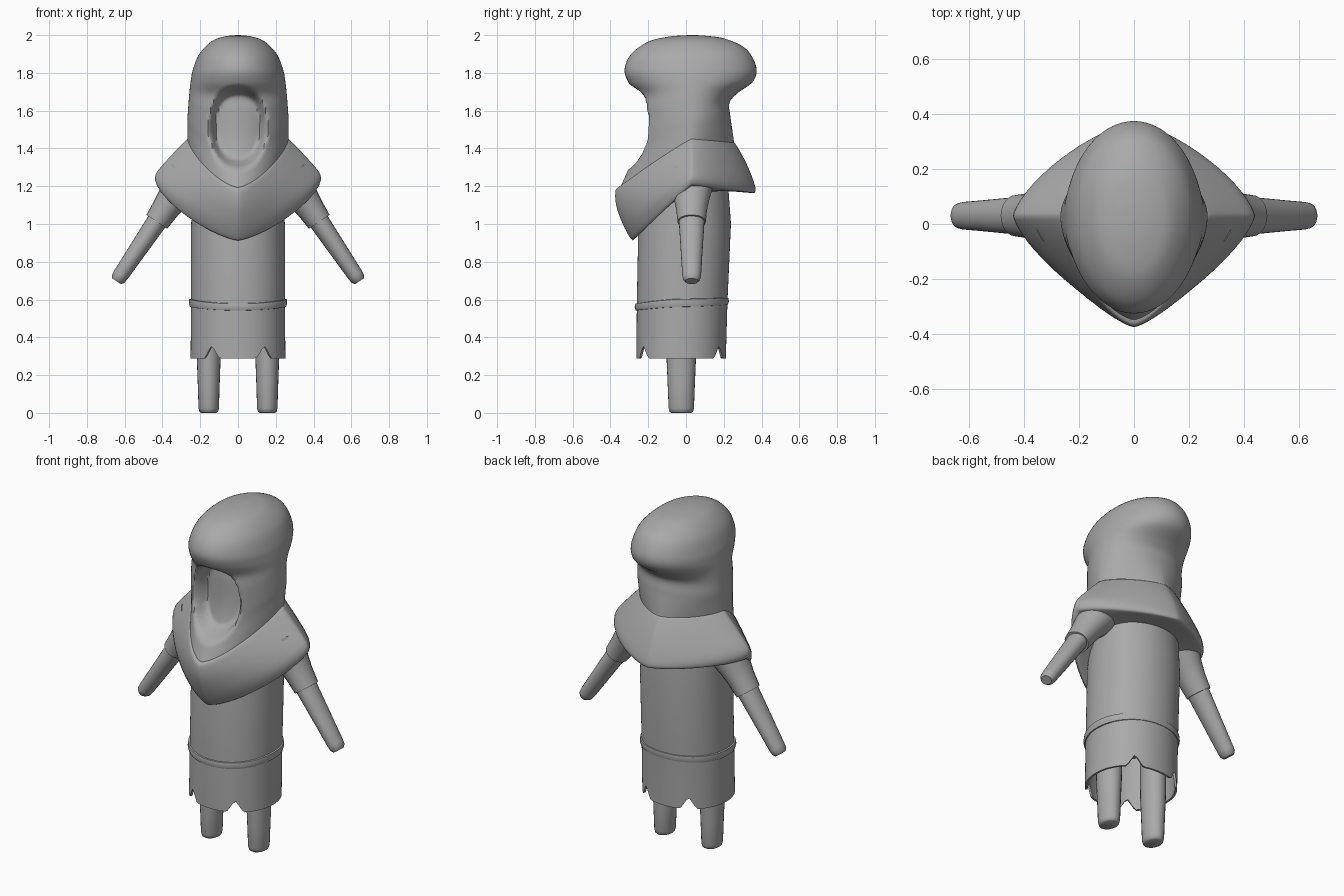
import bpy, bmesh, math
from mathutils import Matrix, Vector

grey = bpy.data.materials.new("plain grey")
grey.diffuse_color = (0.4, 0.4, 0.4, 1)


def catmull(rows, k):
    """Smoothly insert k-1 rows between key rows."""
    if k == 1:
        return rows
    out = []
    for i in range(len(rows) - 1):
        a, b, c, d = (rows[max(0, min(len(rows) - 1, j))] for j in (i - 1, i, i + 1, i + 2))
        for s in range(k):
            t = s / k
            out.append([0.5 * (2 * q + (r - p) * t + (2 * p - 5 * q + 4 * r - u) * t * t
                               + (3 * q - p - 3 * r + u) * t ** 3)
                        for p, q, r, u in zip(a, b, c, d)])
    out.append(rows[-1])
    return out


def spow(v, e):
    return math.copysign(abs(v) ** e, v)


def loft(name, rows, segs=48, k=1, tweak=None, matrix=None, caps=(), loop=False, angle=40):
    """Rows: front y, front z, side x, side y, side z, back y, back z, section exponent."""
    bm = bmesh.new()
    rings = []
    for yf, zf, xs, ys, zs, yb, zb, n in catmull(rows, k):
        ring = []
        for i in range(segs):
            th = 2 * math.pi * i / segs
            c, s = math.cos(th), math.sin(th)
            ye, ze = (yf, zf) if c > 0 else (yb, zb)
            p = Vector((xs * spow(s, 2 / n),
                        ys + (ye - ys) * abs(c) ** (2 / n),
                        zs + (ze - zs) * abs(c) ** 1.5))
            if tweak:
                p = tweak(p, th)
            ring.append(bm.verts.new(matrix @ p if matrix else p))
        rings.append(ring)
    pairs = list(zip(rings, rings[1:])) + ([(rings[-1], rings[0])] if loop else [])
    for a, b in pairs:
        for i in range(segs):
            j = (i + 1) % segs
            bm.faces.new((a[i], a[j], b[j], b[i]))
    for c in caps:
        bm.faces.new(rings[c])
    bmesh.ops.recalc_face_normals(bm, faces=bm.faces)
    me = bpy.data.meshes.new(name)
    bm.to_mesh(me)
    bm.free()
    me.materials.append(grey)
    me.shade_smooth()
    me.set_sharp_from_angle(angle=math.radians(angle))
    ob = bpy.data.objects.new(name, me)
    bpy.context.collection.objects.link(ob)
    return ob


def tube(name, stations, matrix, caps=(0, -1)):
    """Straight elliptical tube; stations are (z, x radius, y radius)."""
    return loft(name, [(-ry, z, rx, 0, z, ry, z, 2) for z, rx, ry in stations],
                segs=24, matrix=matrix, caps=caps, angle=50)


# Hood, with the face opening pressed into its front
def face_recess(p, th):
    if p.y < 0 and 1.2 < p.z < 1.8:
        up = p.z > 1.52
        d = (abs(p.x / 0.158) ** 2.2 + abs((p.z - 1.52) / (0.22 if up else 0.235)) ** 2.2) ** (1 / 2.2)
        t = max(0, min(1, (1 - d) / 0.28))
        p.y += 0.11 * t * t * (3 - 2 * t)
    return p


loft("hood", [
    (-.350, 1.19, .268, .03, 1.45, .255, 1.43, 1.5),
    (-.290, 1.33, .268, .03, 1.52, .245, 1.50, 1.7),
    (-.262, 1.45, .267, .03, 1.57, .235, 1.57, 1.9),
    (-.255, 1.60, .262, .03, 1.64, .230, 1.64, 2),
    (-.255, 1.68, .257, .03, 1.70, .270, 1.69, 2),
    (-.305, 1.75, .250, .03, 1.76, .355, 1.755, 2),
    (-.325, 1.82, .238, .03, 1.82, .372, 1.83, 2),
    (-.290, 1.90, .205, .03, 1.90, .320, 1.925, 2),
    (-.200, 1.965, .14, .02, 1.967, .21, 1.98, 2),
    (-.090, 1.992, .07, .02, 1.993, .10, 1.997, 2),
    (.015, 2.0, .002, .02, 2.0, .025, 2.0, 2)],
    segs=96, k=7, tweak=face_recess, caps=(-1,), angle=60)

# Shoulder cape with its turned-under hem
loft("shoulder_cape", [
    (-.345, 1.195, .262, .03, 1.45, .25, 1.43, 1.5),
    (-.372, 1.180, .280, .03, 1.44, .265, 1.42, 1.45),
    (-.370, 1.10, .370, .03, 1.345, .32, 1.32, 1.4),
    (-.335, 1.00, .432, .03, 1.27, .36, 1.22, 1.4),
    (-.290, .920, .435, .03, 1.22, .367, 1.172, 1.4),
    (-.270, .925, .400, .03, 1.20, .335, 1.165, 1.4),
    (-.215, 1.00, .240, .03, 1.16, .200, 1.18, 1.8)],
    segs=64, k=4, angle=50)


# Tunic: inner wall, ragged hem with four notches, outer wall
def hem_notches(p, th):
    if p.z < 0.3:
        for q in (0.57, math.pi - 0.57):
            d = abs(min(th, 2 * math.pi - th) - q)
            p.z += 0.07 * max(0, 1 - d / 0.19)
    return p


loft("tunic", [
    (-.235, .60, .225, -.02, .60, .195, .60, 2.1),
    (-.248, .40, .237, -.025, .40, .198, .40, 2.1),
    (-.250, .288, .239, -.025, .288, .199, .288, 2.1),
    (-.262, .288, .251, -.025, .288, .211, .288, 2.1),
    (-.262, .40, .250, -.02, .40, .214, .40, 2.1),
    (-.260, .60, .249, -.015, .60, .220, .60, 2.1),
    (-.252, 1.0, .248, 0, 1.0, .238, 1.0, 2.1),
    (-.220, 1.25, .235, .02, 1.25, .220, 1.25, 2.1)],
    segs=96, tweak=hem_notches, caps=(0, -1))

# Belt, slightly lower at the front
loft("belt", [
    (-.250, .541, .240, -.015, .560, .208, .571, 2.1),
    (-.266, .543, .255, -.015, .562, .222, .573, 2.1),
    (-.272, .560, .260, -.015, .582, .227, .590, 2.1),
    (-.268, .578, .258, -.015, .602, .225, .608, 2.1),
    (-.250, .582, .240, -.015, .606, .208, .612, 2.1)],
    segs=64, loop=True, angle=50)

# Mirrored limbs
for side, sx in (("right", 1), ("left", -1)):
    tube(side + "_leg", [(0, .040, .052), (.006, .049, .062), (.025, .054, .067),
                         (.15, .058, .072), (.29, .063, .078), (.58, .066, .08)],
         Matrix.Translation((.155 * sx, -.025, 0)))
    # local z runs down the arm from the sleeve cuff
    down = Vector((.56 * sx, 0, -.828))
    frame = Matrix.Translation((.43 * sx, .03, 1.012)) @ down.to_track_quat('Z', 'Y').to_matrix().to_4x4()
    if abs((frame.to_3x3() @ Vector((1, 0, 0))).y) > 0.7:
        frame = frame @ Matrix.Rotation(math.pi / 2, 4, 'Z')
    tube(side + "_sleeve", [(-.30, .12, .125), (-.22, .102, .112), (-.15, .083, .095),
                            (-.08, .073, .082), (0, .066, .075), (0, .05, .06)], frame)
    tube(side + "_arm", [(-.05, .056, .07), (0, .054, .068), (.2, .047, .057), (.34, .042, .050),
                         (.365, .039, .046), (.38, .028, .034)], frame)
